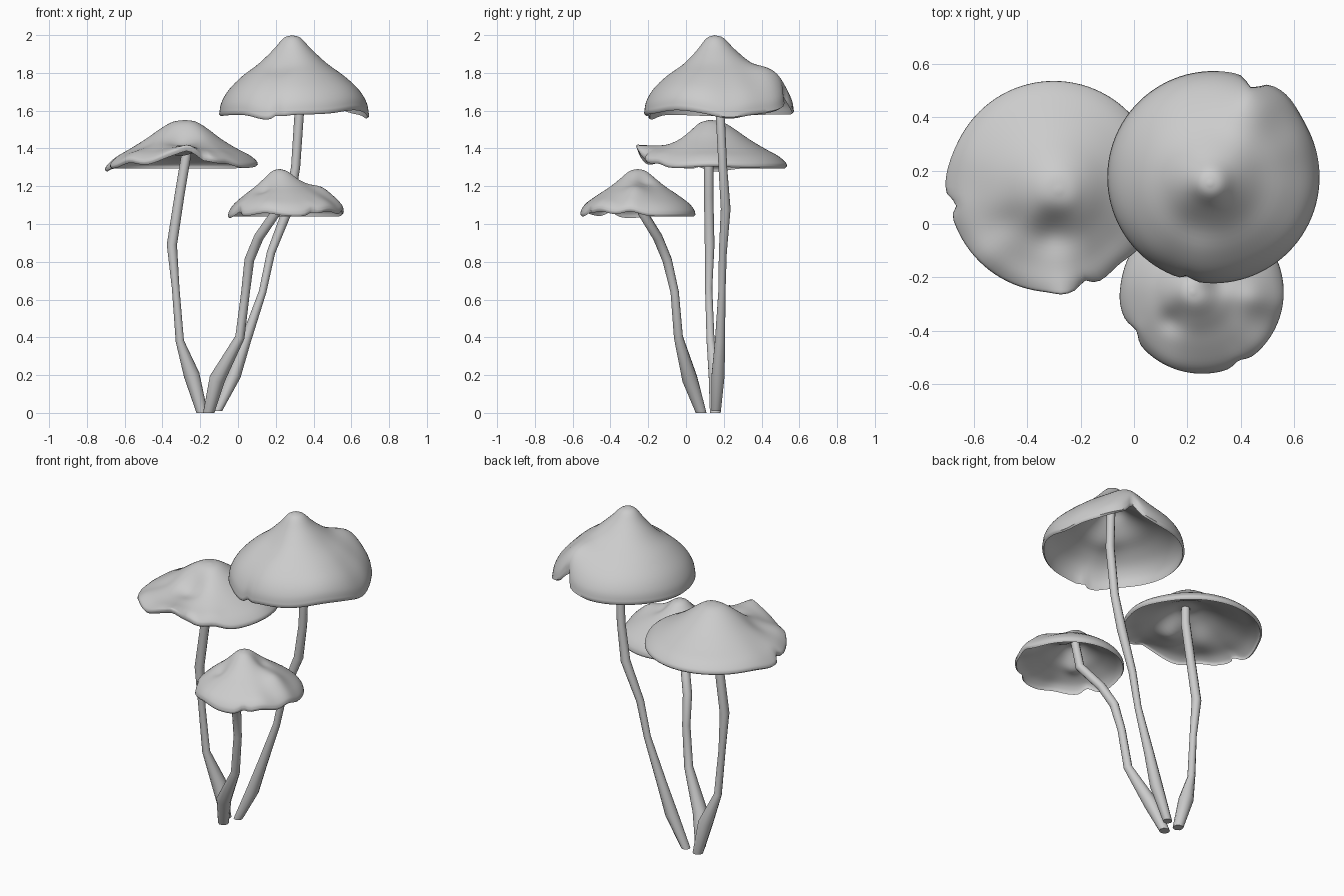
import bpy, bmesh, math
from math import radians, cos, sin, exp
from mathutils import Vector

default = bpy.data.objects.get("Cube")
if default:
    bpy.data.objects.remove(default, do_unlink=True)

grey = bpy.data.materials.new("mushroom grey")
grey.use_nodes = True
colour = (0.6, 0.6, 0.6, 1)
grey.diffuse_color = colour
grey.node_tree.nodes["Principled BSDF"].inputs["Base Color"].default_value = colour

SEGS = 96
STEPS = 4


def finish(name, bm, angle):
    bmesh.ops.recalc_face_normals(bm, faces=bm.faces)
    mesh = bpy.data.meshes.new(name)
    bm.to_mesh(mesh)
    bm.free()
    mesh.materials.append(grey)
    obj = bpy.data.objects.new(name, mesh)
    bpy.context.collection.objects.link(obj)
    bpy.ops.object.select_all(action='DESELECT')
    obj.select_set(True)
    bpy.context.view_layer.objects.active = obj
    bpy.ops.object.shade_smooth_by_angle(angle=radians(angle))


def skin(bm, rings):
    for a, b in zip(rings, rings[1:]):
        n = len(a)
        for i in range(n):
            bm.faces.new((a[i], a[(i + 1) % n], b[(i + 1) % n], b[i]))


def smooth_path(points):
    # Catmull-Rom through the profile points
    pts = [Vector(p) for p in points]
    ext = [2 * pts[0] - pts[1]] + pts + [2 * pts[-1] - pts[-2]]
    out = []
    for a, b, c, d in zip(ext, ext[1:], ext[2:], ext[3:]):
        for k in range(STEPS):
            t = k / STEPS
            out.append(0.5 * (2 * b + (c - a) * t + (2 * a - 5 * b + 4 * c - d) * t * t
                              + (3 * b - a - 3 * c + d) * t ** 3))
    return out + [pts[-1]]


def cap(name, apex, centre, flesh, profile, rim_folds, dents):
    """Thin bell; rim_folds are (degrees, width, lift, reach), dents are (x, y, size, lift)."""
    path = smooth_path(profile)
    radius = path[-1].x

    def place(r, z, ang):
        t = r / radius
        lift = reach = 0
        for deg, width, dz, dr in rim_folds:
            d = (math.degrees(ang) - deg + 180) % 360 - 180
            # Narrow tears stay close to the rim, wide waves run further in
            g = exp(-(d / width) ** 2) * t ** (10 if width < 8 else 4)
            lift += g * dz
            reach += g * dr
        r += reach
        x = apex[0] + (centre[0] - apex[0]) * t + r * cos(ang)
        y = apex[1] + (centre[1] - apex[1]) * t + r * sin(ang)
        z += lift
        for px, py, size, dz in dents:
            z += dz * exp(-((x - px) ** 2 + (y - py) ** 2) / size ** 2)
        return x, y, z

    bm = bmesh.new()
    # The flesh is thickest under the crown, which flattens the underside
    inner = [(p.x * 0.975, p.y - 0.01 - flesh * (1 - p.x / radius)) for p in reversed(path[1:])]
    rows = [(p.x, p.y) for p in path[1:]] + inner
    rings = [[bm.verts.new(place(r, z, math.tau * i / SEGS)) for i in range(SEGS)]
             for r, z in rows]
    skin(bm, rings)
    # Close the crown above and below
    for ring, z in ((rings[0], path[0].y), (rings[-1], path[0].y - 0.01 - flesh)):
        tip = bm.verts.new(place(0, z, 0))
        for i in range(SEGS):
            bm.faces.new((ring[i], ring[(i + 1) % SEGS], tip))
    finish(name, bm, 60)


def stem(name, points, sides=10):
    """Tapered tube through (x, y, z, radius) points, cut level at the ground."""
    bm = bmesh.new()
    centres = [Vector(p[:3]) for p in points]
    rings = []
    for i, p in enumerate(points):
        along = Vector((0, 0, 1))
        if i:
            along = (centres[min(i + 1, len(points) - 1)] - centres[i - 1]).normalized()
        u = along.cross(Vector((0, 1, 0))).normalized()
        v = along.cross(u)
        rings.append([bm.verts.new(centres[i] + p[3] * (u * cos(a) + v * sin(a)))
                      for a in (math.tau * k / sides for k in range(sides))])
    skin(bm, rings)
    bm.faces.new(rings[0])
    bm.faces.new(rings[-1])
    finish(name, bm, 50)


# Tall mushroom: steep bell with a torn flap at the back
cap("tall_cap", (0.285, 0.15), (0.297, 0.175), 0.11,
    [(0, 2.0), (0.045, 1.985), (0.1, 1.925), (0.18, 1.85), (0.27, 1.785),
     (0.345, 1.715), (0.385, 1.65), (0.397, 1.59)],
    [(67, 5, 0.06, -0.035), (50, 12, 0.0, 0.015), (8, 14, -0.025, 0.0),
     (-35, 22, 0.025, 0), (-112, 14, -0.03, 0), (-104, 3, 0.02, -0.015), (180, 30, -0.01, 0)],
    [(0.22, 0.0, 0.09, -0.02), (0.42, 0.3, 0.1, 0.01), (0.44, 0.47, 0.11, 0.065)])
stem("tall_stem", [(-0.11, 0.16, 0.01, 0.026), (-0.02, 0.17, 0.2, 0.036), (0.04, 0.18, 0.38, 0.028),
                   (0.13, 0.19, 0.64, 0.02), (0.175, 0.195, 0.85, 0.022), (0.265, 0.21, 1.08, 0.027),
                   (0.305, 0.195, 1.3, 0.024), (0.325, 0.18, 1.6, 0.025), (0.3, 0.16, 1.9, 0.024)])

# Wide mushroom: flat brim that curls up along the front
cap("wide_cap", (-0.28, 0.125), (-0.3, 0.14), 0.085,
    [(0, 1.552), (0.06, 1.542), (0.12, 1.508), (0.2, 1.45), (0.28, 1.4),
     (0.35, 1.36), (0.388, 1.325), (0.395, 1.305)],
    [(-88, 24, 0.085, 0), (-85, 6, 0.02, 0.01), (-72, 4, -0.01, -0.025), (-135, 12, 0.03, 0),
     (-50, 10, 0.02, -0.015), (190, 4, 0.02, -0.03), (178, 14, -0.02, 0.01), (0, 20, 0.01, 0.01)],
    [(-0.3, -0.03, 0.08, -0.05), (-0.48, 0.0, 0.07, -0.015)])
stem("wide_stem", [(-0.19, 0.155, 0.0, 0.03), (-0.245, 0.16, 0.2, 0.042), (-0.308, 0.13, 0.38, 0.022),
                   (-0.33, 0.12, 0.66, 0.02), (-0.35, 0.125, 0.89, 0.027), (-0.31, 0.12, 1.15, 0.026),
                   (-0.275, 0.12, 1.36, 0.026), (-0.275, 0.12, 1.47, 0.024)])

# Short mushroom: creased cap leaning to the front
cap("short_cap", (0.22, -0.255), (0.255, -0.255), 0.07,
    [(0, 1.292), (0.045, 1.28), (0.1, 1.235), (0.15, 1.195), (0.21, 1.155),
     (0.27, 1.11), (0.298, 1.075), (0.305, 1.05)],
    [(-62, 6, 0.02, -0.015), (-42, 16, 0.03, 0), (-150, 7, 0.03, -0.02), (-172, 12, -0.01, 0.005),
     (-8, 12, 0.025, 0), (-112, 16, 0.02, 0)],
    [(0.14, -0.36, 0.05, -0.025), (0.31, -0.22, 0.05, -0.025), (0.45, -0.27, 0.07, 0.03)])
stem("short_stem", [(-0.155, 0.08, 0.0, 0.03), (-0.11, 0.02, 0.18, 0.042), (0.01, -0.04, 0.4, 0.025),
                    (0.04, -0.06, 0.64, 0.023), (0.06, -0.1, 0.81, 0.026), (0.11, -0.15, 0.93, 0.026),
                    (0.2, -0.23, 1.06, 0.026), (0.22, -0.25, 1.22, 0.024)])
